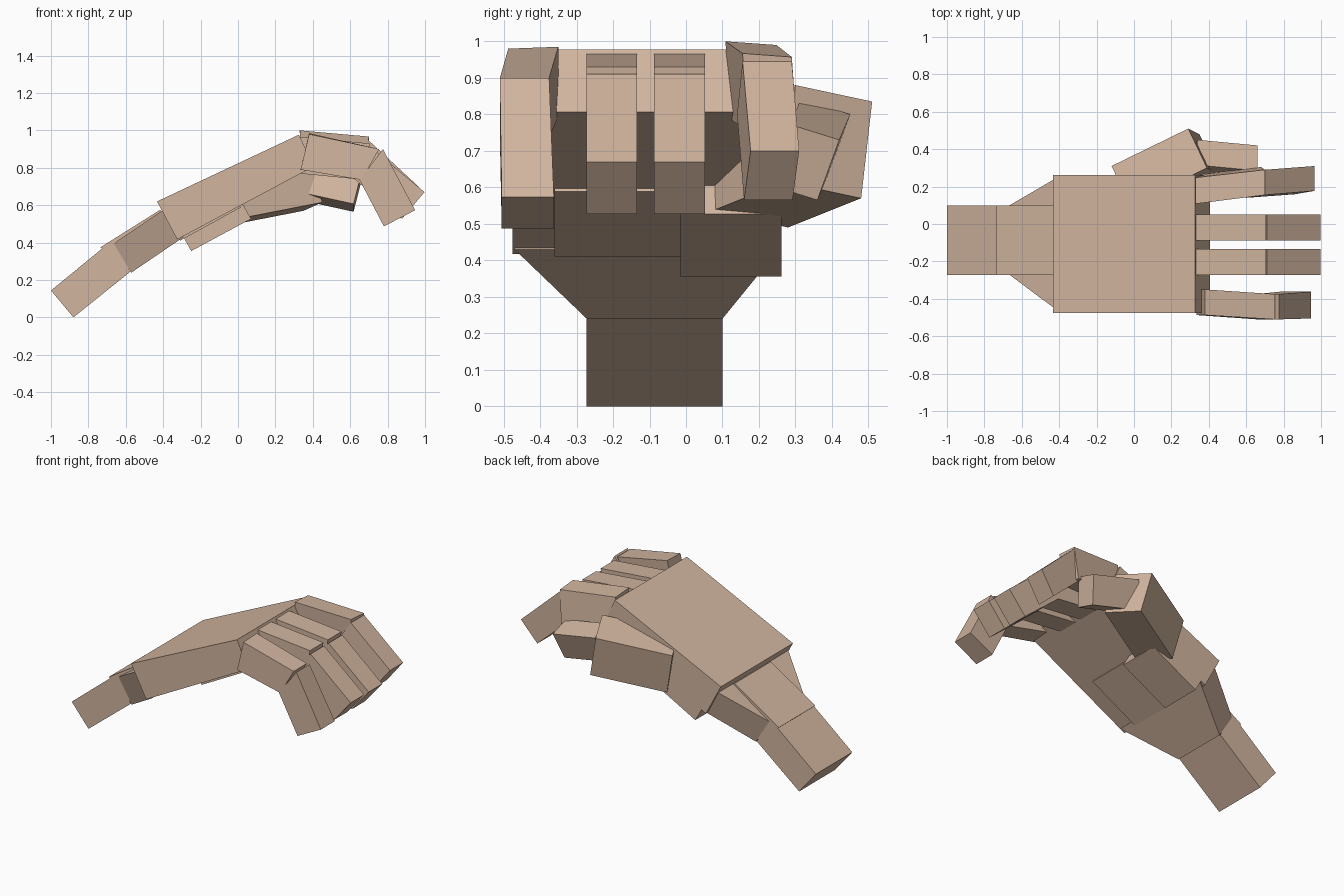
import bpy, bmesh
from mathutils import Vector as V

if "Cube" in bpy.data.objects:
    bpy.data.objects.remove(bpy.data.objects["Cube"])

skin = bpy.data.materials.new("skin")
skin.diffuse_color = (0.64, 0.46, 0.345, 1)
skin.use_nodes = True
skin.node_tree.nodes["Principled BSDF"].inputs["Base Color"].default_value = skin.diffuse_color


def block(name, start, end):
    """Six-sided block between two four-corner end loops."""
    bm = bmesh.new()
    a = [bm.verts.new(p) for p in start]
    b = [bm.verts.new(p) for p in end]
    bm.faces.new(a)
    bm.faces.new(b)
    for i in range(4):
        j = (i + 1) % 4
        bm.faces.new((a[i], a[j], b[j], b[i]))
    bmesh.ops.recalc_face_normals(bm, faces=bm.faces)
    me = bpy.data.meshes.new(name)
    bm.to_mesh(me)
    bm.free()
    me.materials.append(skin)
    ob = bpy.data.objects.new(name, me)
    bpy.context.collection.objects.link(ob)


def loop(top, bottom, y, dz=0.0, shift=0.0):
    """End loop from a top and bottom (x, z); dz tilts across y, shift moves the bottom in y."""
    (tx, tz), (bx, bz), (y0, y1) = top, bottom, y
    return [(tx, y0, tz), (tx, y1, tz + dz), (bx, y1 + shift, bz + dz), (bx, y0 + shift, bz)]


def corner_box(name, corner, length, width, height):
    """Slanted box from one corner and three edge vectors."""
    p, l, w, h = map(V, (corner, length, width, height))
    s = [p, p + w, p + w + h, p + h]
    block(name, s, [q + l for q in s])


# Forearm and wrist
arm = (-0.272, 0.10)
block("forearm", loop((-1, 0.144), (-0.88, 0.0), arm), loop((-0.70, 0.39), (-0.575, 0.245), arm))
block("wrist_core", loop((-0.735, 0.375), (-0.60, 0.25), arm), loop((-0.417, 0.575), (-0.30, 0.44), arm))
block("wrist_flare", loop((-0.665, 0.395), (-0.57, 0.24), arm),
      loop((-0.40, 0.575), (-0.29, 0.43), (-0.47, 0.255)))

# Palm and its underside pads
back = (-0.475, 0.262)
block("palm", loop((-0.433, 0.62), (-0.325, 0.417), back), loop((0.326, 0.977), (0.405, 0.807), back))
pad = (-0.36, 0.08)
block("palm_pad", loop((-0.33, 0.47), (-0.31, 0.41), pad), loop((0.0, 0.62), (0.015, 0.588), pad))
ball = (-0.015, 0.262)
block("thumb_ball", loop((-0.34, 0.515), (-0.25, 0.355), ball), loop((-0.01, 0.67), (0.07, 0.527), ball))

# Thumb
corner_box("thumb_base", (-0.12, 0.31, 0.755), (0.41, 0.20, 0.08), (0.10, -0.21, 0.045), (0.06, -0.03, -0.265))
corner_box("thumb_tip", (0.34, 0.45, 0.80), (0.32, -0.03, -0.07), (0, -0.135, 0.042), (-0.042, -0.06, -0.165))

# Index finger
block("index_finger_base", loop((0.33, 0.965 + 0.035), (0.345, 0.785), (0.108, 0.248), -0.01, 0.015),
      loop((0.70, 0.967), (0.68, 0.755), (0.155, 0.29), -0.01, 0.015))
block("index_finger_tip", loop((0.70, 0.945), (0.60, 0.80), (0.155, 0.29), 0, -0.015),
      loop((0.965, 0.70), (0.86, 0.565), (0.177, 0.31), 0, -0.018))

# Middle and ring fingers
for name, y in (("middle_finger", (-0.088, 0.052)), ("ring_finger", (-0.272, -0.134))):
    block(name + "_base", loop((0.33, 0.965), (0.325, 0.77), y), loop((0.705, 0.93), (0.68, 0.735), y))
    block(name + "_tip", loop((0.71, 0.91), (0.59, 0.767), y), loop((0.997, 0.67), (0.877, 0.527), y))

# Little finger
block("little_finger_base", loop((0.38, 0.98), (0.335, 0.79), (-0.487, -0.35), 0.005),
      loop((0.755, 0.90), (0.66, 0.735), (-0.51, -0.375)))
block("little_finger_tip", loop((0.775, 0.90), (0.65, 0.735), (-0.51, -0.375)),
      loop((0.947, 0.573), (0.78, 0.487), (-0.505, -0.362)))
